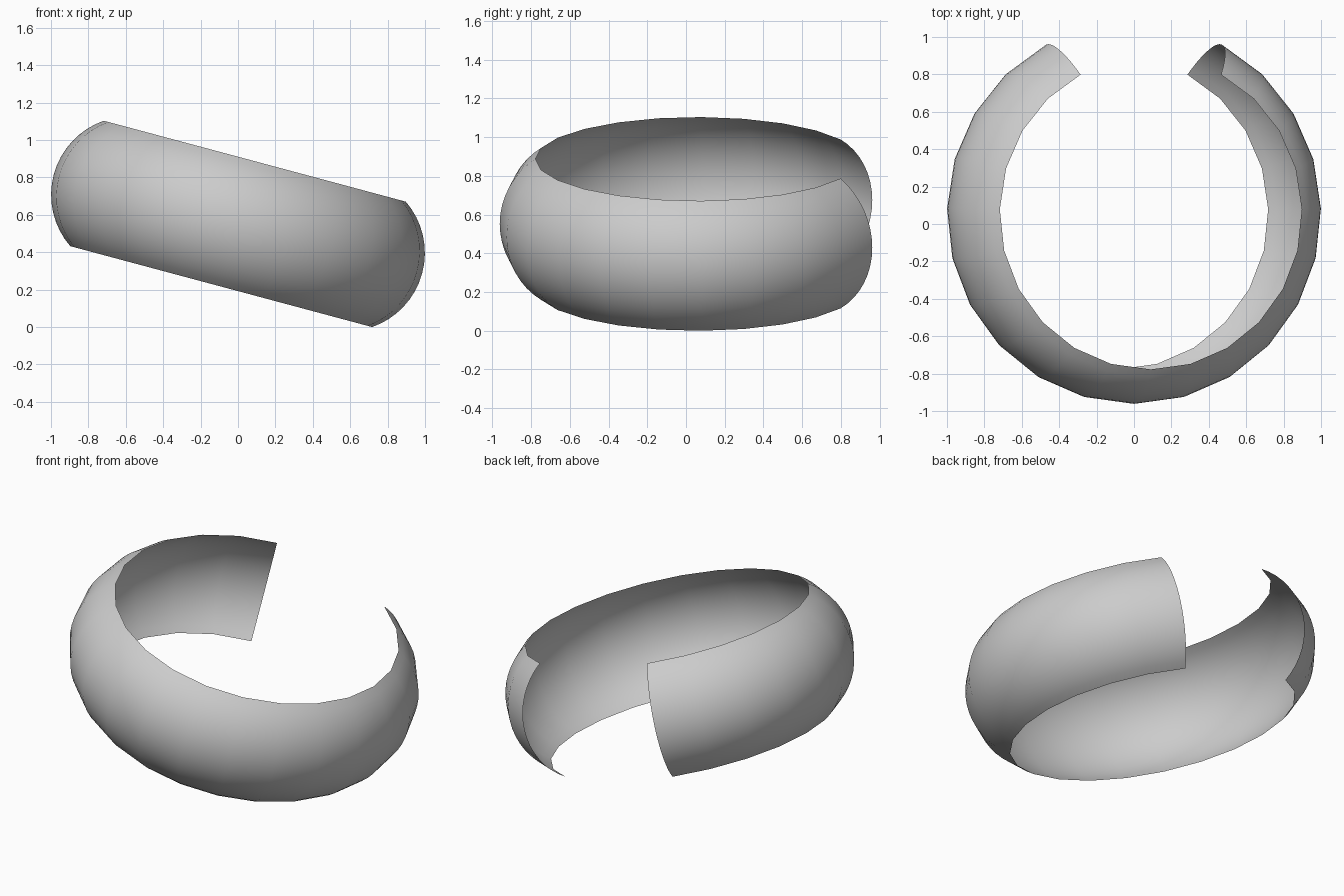
import bpy, bmesh
from math import sin, cos, asin, radians
from mathutils import Matrix

if "Cube" in bpy.data.objects:
    bpy.data.objects.remove(bpy.data.objects["Cube"])

MID_R, EDGE_R, HALF_W = 1.020, 0.836, 0.347   # band radii and half width
STEPS, ARC_STEPS = 20, 16                     # sides around, sides across
HALF_SWEEP = radians(152.3)                   # opening faces the back

# Curved cross-section of the band
sag = MID_R - EDGE_R
rho = (HALF_W ** 2 + sag ** 2) / (2 * sag)
half = asin(HALF_W / rho)
profile = []
for i in range(ARC_STEPS + 1):
    a = -half + 2 * half * i / ARC_STEPS
    profile.append((MID_R - rho + rho * cos(a), rho * sin(a)))

# Sweep the section around the wrist opening
bm = bmesh.new()
rings = []
for j in range(STEPS + 1):
    t = -HALF_SWEEP + 2 * HALF_SWEEP * j / STEPS
    rings.append([bm.verts.new((r * sin(t), -r * cos(t), h)) for r, h in profile])
for a, b in zip(rings, rings[1:]):
    for i in range(ARC_STEPS):
        bm.faces.new((a[i], b[i], b[i + 1], a[i + 1]))

# Tilt the band and rest it on the ground
bm.transform(Matrix.Rotation(radians(15), 4, 'Y'))
zmin = min(v.co.z for v in bm.verts)
ys = [v.co.y for v in bm.verts]
bm.transform(Matrix.Translation((0, -(min(ys) + max(ys)) / 2, -zmin)))
for f in bm.faces:
    f.smooth = True

mesh = bpy.data.meshes.new("open_cuff_band")
bm.to_mesh(mesh)
bm.free()
cuff = bpy.data.objects.new("open_cuff_band", mesh)
bpy.context.collection.objects.link(cuff)
